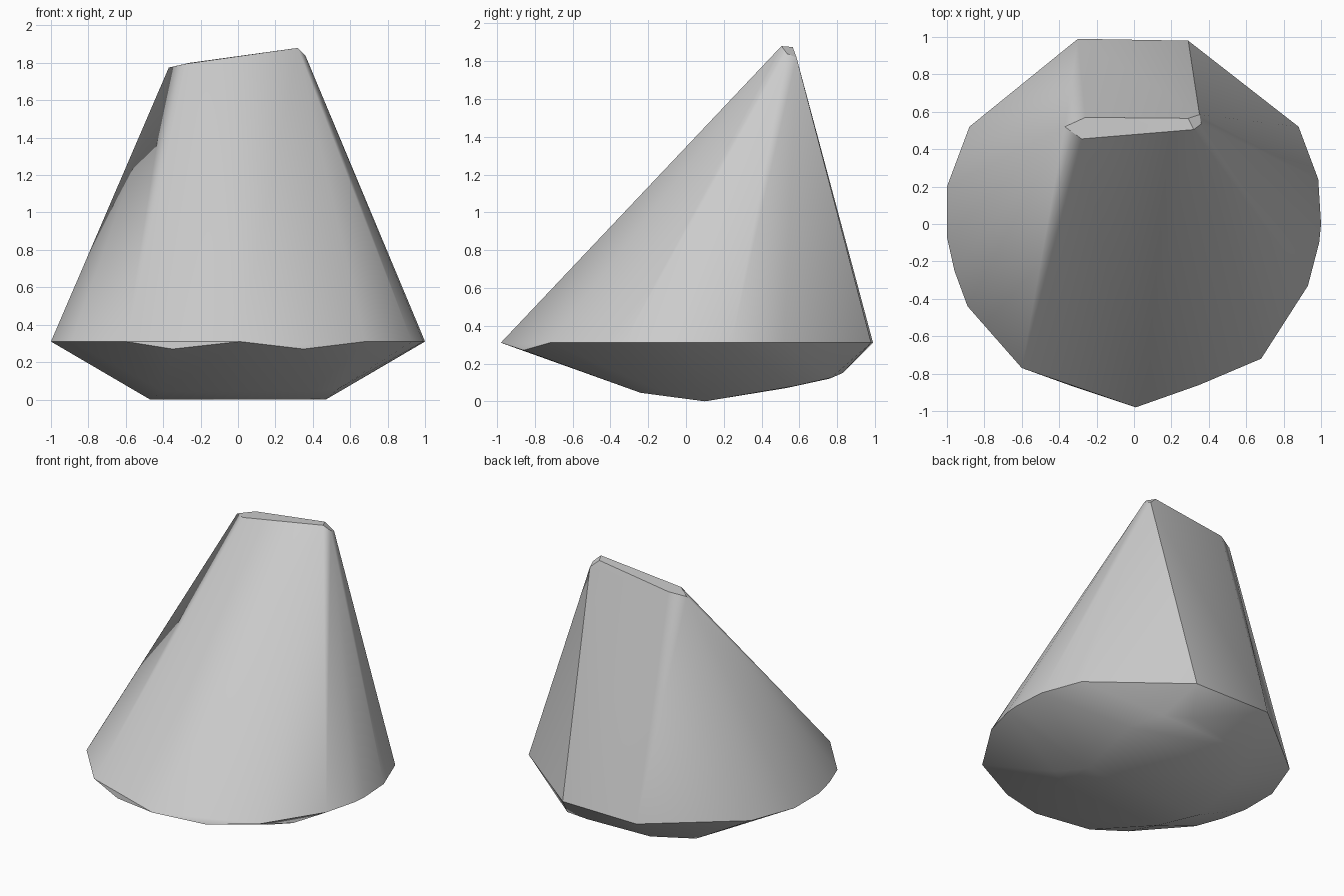
import bpy
import bmesh
from math import radians
from mathutils import Vector

default_cube = bpy.data.objects.get("Cube")
if default_cube:
    bpy.data.objects.remove(default_cube, do_unlink=True)


def make_material(name, colour):
    material = bpy.data.materials.new(name)
    material.use_nodes = True
    material.diffuse_color = colour
    material.node_tree.nodes["Principled BSDF"].inputs["Base Color"].default_value = colour
    return material


def make_hull(name, points, material):
    """Wrap a faceted convex stone around a few guide points."""
    bm = bmesh.new()
    verts = [bm.verts.new(Vector(point)) for point in points]
    bmesh.ops.convex_hull(bm, input=verts)
    loose = [vert for vert in bm.verts if not vert.link_faces]
    bmesh.ops.delete(bm, geom=loose, context="VERTS")
    bmesh.ops.recalc_face_normals(bm, faces=bm.faces)
    mesh = bpy.data.meshes.new(name)
    bm.to_mesh(mesh)
    bm.free()
    mesh.materials.append(material)
    stone = bpy.data.objects.new(name, mesh)
    bpy.context.collection.objects.link(stone)
    return stone


# Widest outline, all at one height
rim_height = 0.31
rim_outline = [
    (-0.3, 0.99), (0.29, 0.98), (0.88, 0.52), (0.985, 0.24), (1, 0),
    (0.99, -0.1), (0.93, -0.33), (0.68, -0.72), (0.01, -0.98),
    (-0.6, -0.77), (-0.89, -0.44), (-0.96, -0.25), (-1, -0.07),
    (-1, 0.2), (-0.88, 0.52),
]
rim = [(x, y, rim_height) for x, y in rim_outline]

# Narrow sloping crest towards the back
crest = [
    (-0.37, 0.52, 1.775), (-0.28, 0.455, 1.795), (-0.26, 0.57, 1.8),
    (0.32, 0.505, 1.88), (0.36, 0.535, 1.84), (0.29, 0.565, 1.875),
    (0.35, 0.585, 1.82),
]

# Shallow rounded underside
underside = [
    (0.54, -0.15, 0.06), (0.52, 0.57, 0.08), (0.4, 0.77, 0.125),
    (0.2, 0.83, 0.15), (-0.25, 0.76, 0.12), (-0.45, 0.53, 0.07),
]
for side in (-1, 1):
    underside += [
        (side * 0.47, 0.1, 0.0),
        (side * 0.4, -0.24, 0.045),
        (side * 0.35, -0.86, 0.27),
    ]

grey = make_material("stone grey", (0.6, 0.6, 0.6, 1))
rock = make_hull("rock", rim + crest + underside, grey)

# Soft facets with a crisp rim and crest
bpy.ops.object.select_all(action="DESELECT")
rock.select_set(True)
bpy.context.view_layer.objects.active = rock
bpy.ops.object.shade_smooth_by_angle(angle=radians(32))
